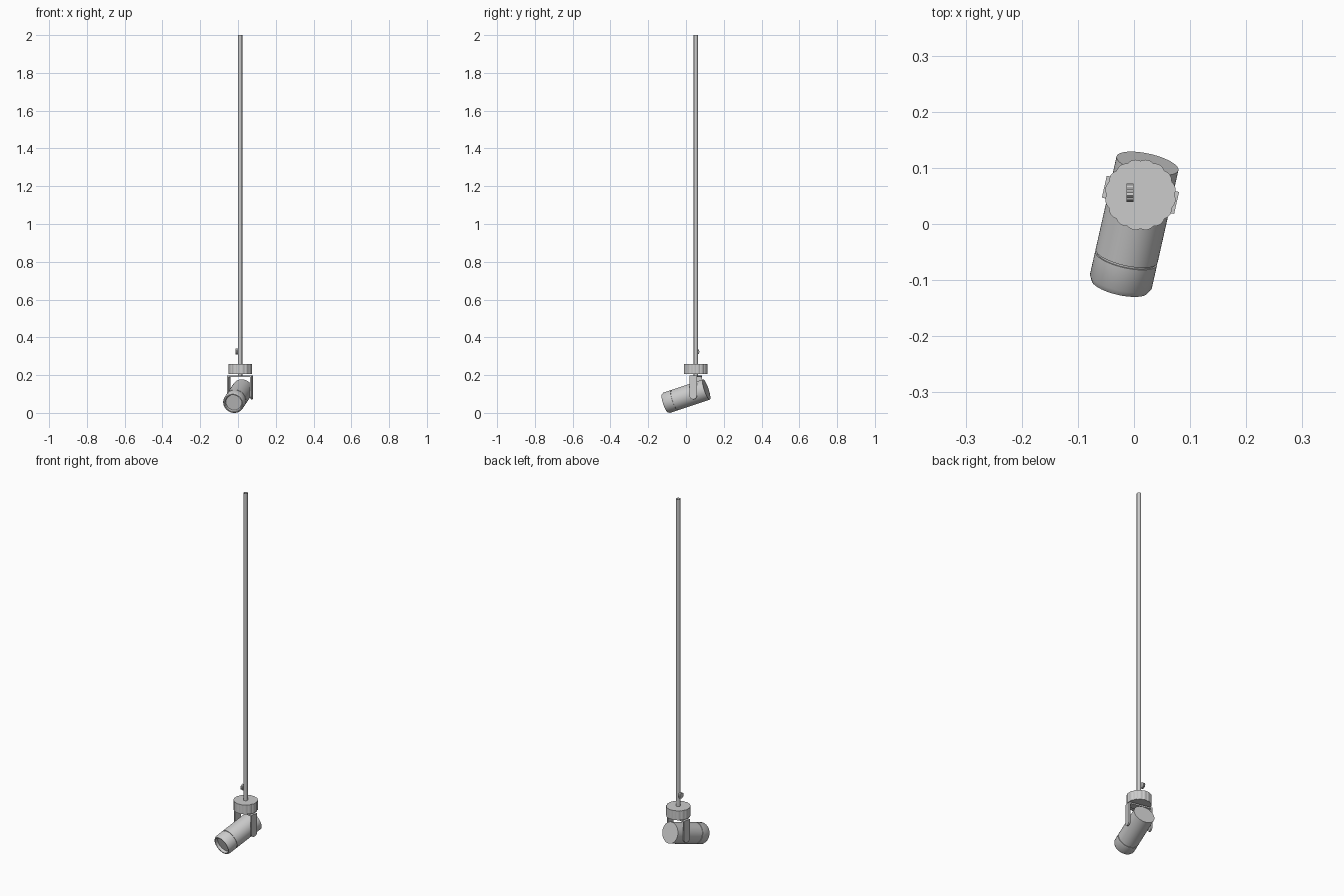
import bpy, bmesh
from math import sin, cos, pi, radians
from mathutils import Vector, Matrix

if "Cube" in bpy.data.objects:
    bpy.data.objects.remove(bpy.data.objects["Cube"])

CX, CY = 0.0115, 0.052            # rod / canopy axis
YAW, TILT = radians(12.7), radians(18)


def finish(name, bm, matrix=Matrix(), smooth=True):
    bmesh.ops.remove_doubles(bm, verts=bm.verts, dist=1e-6)
    mesh = bpy.data.meshes.new(name)
    bm.to_mesh(mesh)
    bm.free()
    ob = bpy.data.objects.new(name, mesh)
    bpy.context.collection.objects.link(ob)
    ob.matrix_world = matrix
    if smooth:
        bpy.ops.object.select_all(action='DESELECT')
        ob.select_set(True)
        bpy.context.view_layer.objects.active = ob
        bpy.ops.object.shade_smooth_by_angle(angle=radians(30))
    return ob


def lathe(name, profile, matrix, sides=48, closed=True):
    """Revolve (radius, height) points round local z."""
    bm = bmesh.new()
    vs = [bm.verts.new((r, 0, h)) for r, h in profile]
    es = [bm.edges.new(p) for p in zip(vs, vs[1:])]
    bmesh.ops.spin(bm, geom=vs + es, cent=(0, 0, 0), axis=(0, 0, 1),
                   angle=2 * pi, steps=sides)
    bmesh.ops.remove_doubles(bm, verts=bm.verts, dist=1e-6)
    if closed:
        bmesh.ops.recalc_face_normals(bm, faces=bm.faces)
    return finish(name, bm, matrix)


def prism(name, outline, depth, matrix):
    """Extrude a 2D outline along local z."""
    bm = bmesh.new()
    face = bm.faces.new([bm.verts.new((x, y, 0)) for x, y in outline])
    ext = bmesh.ops.extrude_face_region(bm, geom=[face])
    top = [g for g in ext['geom'] if isinstance(g, bmesh.types.BMVert)]
    bmesh.ops.translate(bm, verts=top, vec=(0, 0, depth))
    bmesh.ops.recalc_face_normals(bm, faces=bm.faces)
    return finish(name, bm, matrix)


def scalloped(radius, dip, lobes, per=6):
    """Circle outline with rounded lobes separated by shallow notches."""
    n = lobes * per
    return [((radius - dip * (1 - abs(sin(pi * i / per)))) * cos(2 * pi * i / n),
             (radius - dip * (1 - abs(sin(pi * i / per)))) * sin(2 * pi * i / n))
            for i in range(n)]


# Hanging rod: open tube
lathe("hanging_rod", [(0.011, 0.25), (0.011, 2.0)],
      Matrix.Translation((CX, CY, 0)), 24, closed=False)

# Scalloped hub disc
prism("hub_disc", scalloped(0.0635, 0.003, 16), 0.053,
      Matrix.Translation((CX, CY, 0.205)))

# Knurled thumb screw on the side of the rod
prism("thumb_screw", scalloped(0.0165, 0.002, 10, 4), 0.012,
      Matrix.Translation((-0.013, 0.056, 0.324)) @ Matrix.Rotation(pi / 2, 4, 'Y'))

# Swivel stem under the hub
lathe("swivel_stem", [(0, 0.19), (0.011, 0.19), (0.011, 0.207), (0, 0.207)],
      Matrix.Translation((CX, CY, 0)), 24)

# Yoke: cross bar and two round-ended arms
yoke = Matrix.Translation((CX, CY, 0)) @ Matrix.Rotation(-YAW, 4, 'Z')
W = 0.020
prism("yoke_bar", [(-0.066, -W), (0.066, -W), (0.066, W), (-0.066, W)], 0.008,
      yoke @ Matrix.Translation((0, 0, 0.191)))
arm = [(W, 0.191), (-W, 0.191)]
arm += [(-W * cos(pi * i / 16), 0.092 - W * sin(pi * i / 16)) for i in range(17)]
axes = Matrix(((0, 0, 1, 0), (1, 0, 0, 0), (0, 1, 0, 0), (0, 0, 0, 1)))
for side, x in (("left", -0.066), ("right", 0.058)):
    prism("yoke_arm_" + side, arm, 0.008, yoke @ Matrix.Translation((x, 0, 0)) @ axes)

# Spotlight barrel, with groove, chamfered lip and recessed lens
R = 0.0565
aim = Vector((-sin(YAW) * cos(TILT), -cos(YAW) * cos(TILT), -sin(TILT)))
place = Matrix.Translation((0.024, 0.108, 0.1236)) @ aim.to_track_quat('Z', 'Y').to_matrix().to_4x4()
lathe("lamp_barrel",
      [(0, 0), (R, 0), (R, 0.178), (R - 0.003, 0.178), (R - 0.003, 0.182),
       (R, 0.182), (R, 0.226), (0.051, 0.236), (0.046, 0.236),
       (0.042, 0.222), (0, 0.222)], place)
